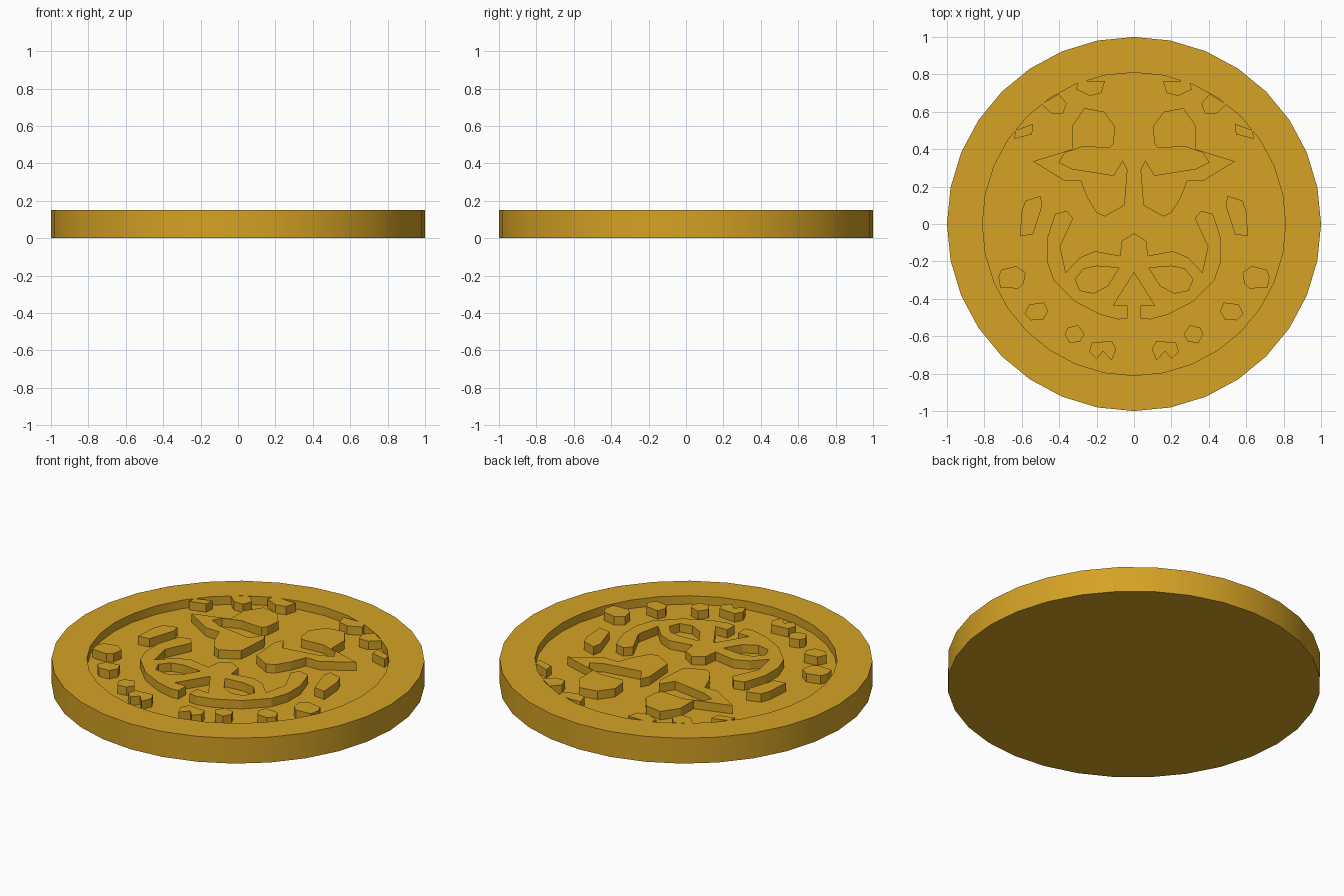
import bpy, bmesh, math

if "Cube" in bpy.data.objects:
    bpy.data.objects.remove(bpy.data.objects["Cube"])

SEG, RIM_R, WELL_R, TOP, FLOOR = 32, 1.0, 0.81, 0.15, 0.10

gold = bpy.data.materials.new("gold")
gold.diffuse_color = (0.66, 0.36, 0.018, 1)
gold.use_nodes = True
gold.node_tree.nodes["Principled BSDF"].inputs["Base Color"].default_value = gold.diffuse_color


def ring(bm, r, z):
    return [bm.verts.new((r * math.cos(2 * math.pi * i / SEG),
                          r * math.sin(2 * math.pi * i / SEG), z)) for i in range(SEG)]


# Coin body: disc with raised rim and sunken face
def coin_body():
    bm = bmesh.new()
    rings = [ring(bm, r, z) for r, z in
             ((RIM_R, 0), (RIM_R, TOP), (WELL_R, TOP), (WELL_R, FLOOR))]
    for a, b in zip(rings, rings[1:]):
        for i in range(SEG):
            j = (i + 1) % SEG
            bm.faces.new((a[i], a[j], b[j], b[i]))
    bm.faces.new(rings[0][::-1])
    bm.faces.new(rings[-1])
    me = bpy.data.meshes.new("coin_body")
    bm.to_mesh(me)
    bm.free()
    me.materials.append(gold)
    ob = bpy.data.objects.new("coin_body", me)
    bpy.context.collection.objects.link(ob)
    bpy.context.view_layer.objects.active = ob
    ob.select_set(True)
    bpy.ops.object.shade_smooth_by_angle(angle=math.radians(30))
    ob.select_set(False)


def flip(pts):
    return [(-x, y) for x, y in reversed(pts)]


# Raised relief: filled outlines (inner loops become holes) extruded from the floor
def relief(name, loops):
    cu = bpy.data.curves.new(name, 'CURVE')
    cu.dimensions, cu.fill_mode = '2D', 'BOTH'
    bottom = FLOOR - 0.005
    cu.extrude = (TOP - bottom) / 2
    for pts in loops:
        sp = cu.splines.new('POLY')
        sp.points.add(len(pts) - 1)
        for p, (x, y) in zip(sp.points, pts):
            p.co = (x, y, 0, 1)
        sp.use_cyclic_u = True
    tmp = bpy.data.objects.new(name + "_outline", cu)
    bpy.context.collection.objects.link(tmp)
    bpy.context.view_layer.update()
    me = bpy.data.meshes.new_from_object(
        tmp.evaluated_get(bpy.context.evaluated_depsgraph_get()))
    bpy.data.objects.remove(tmp)
    bm = bmesh.new()
    bm.from_mesh(me)
    bmesh.ops.remove_doubles(bm, verts=bm.verts, dist=1e-4)
    bmesh.ops.recalc_face_normals(bm, faces=bm.faces)
    bm.to_mesh(me)
    bm.free()
    me.materials.clear()
    me.materials.append(gold)
    for p in me.polygons:
        p.use_smooth = False
        p.material_index = 0
    me.name = name
    ob = bpy.data.objects.new(name, me)
    ob.location.z = (TOP + bottom) / 2
    bpy.context.collection.objects.link(ob)


def pair(name, pts):
    relief(name + "_right", [pts])
    relief(name + "_left", [flip(pts)])


coin_body()

# Brow and eye ornaments
pair("brow", [(.54, .335), (.33, .40), (.33, .525), (.265, .62), (.16, .60), (.10, .52),
              (.11, .43), (.13, .405), (.27, .415), (.37, .38), (.40, .33), (.33, .295),
              (.11, .26), (.06, .34), (.035, .29), (.05, .10), (.155, .04), (.20, .06),
              (.25, .14), (.285, .23), (.37, .23)])

# Lower face: one symmetric outline with two holes
half = [(.065, -.09), (.075, -.17), (.21, -.145), (.29, -.18), (.365, -.26), (.395, -.12),
        (.325, .03), (.36, .07), (.42, .055), (.435, .015), (.465, -.08), (.465, -.20),
        (.43, -.30), (.315, -.415), (.18, -.485), (.085, -.51), (.035, -.505),
        (.035, -.435), (.11, -.435)]
hole = [(.08, -.235), (.20, -.225), (.27, -.24), (.315, -.295), (.29, -.355),
        (.215, -.37), (.14, -.33)]
relief("lower_face", [[(0, -.05)] + half + [(0, -.26)] + flip(half), hole, flip(hole)])

# Small studs around the border
pair("cheek_bar", [(.58, .125), (.50, .15), (.49, .10), (.54, -.055), (.61, -.065), (.60, .07)])
pair("upper_stud", [(.295, .765), (.155, .765), (.175, .70), (.235, .685), (.31, .72)])
pair("shoulder_stud", [(.495, .64), (.405, .695), (.36, .645), (.38, .59), (.44, .59)])
pair("side_stud", [(.635, .50), (.54, .535), (.545, .48), (.64, .455)])
pair("low_side_stud", [(.71, -.245), (.63, -.225), (.58, -.26), (.59, -.32), (.62, -.345),
                       (.715, -.34), (.725, -.285)])
pair("lower_stud", [(.56, -.43), (.48, -.42), (.46, -.465), (.485, -.51), (.55, -.515), (.585, -.48)])
pair("small_stud", [(.355, -.555), (.30, -.54), (.265, -.59), (.29, -.63), (.345, -.635), (.37, -.59)])
pair("bottom_stud", [(.225, -.635), (.12, -.625), (.095, -.67), (.12, -.73), (.165, -.68),
                     (.20, -.72), (.24, -.685)])
